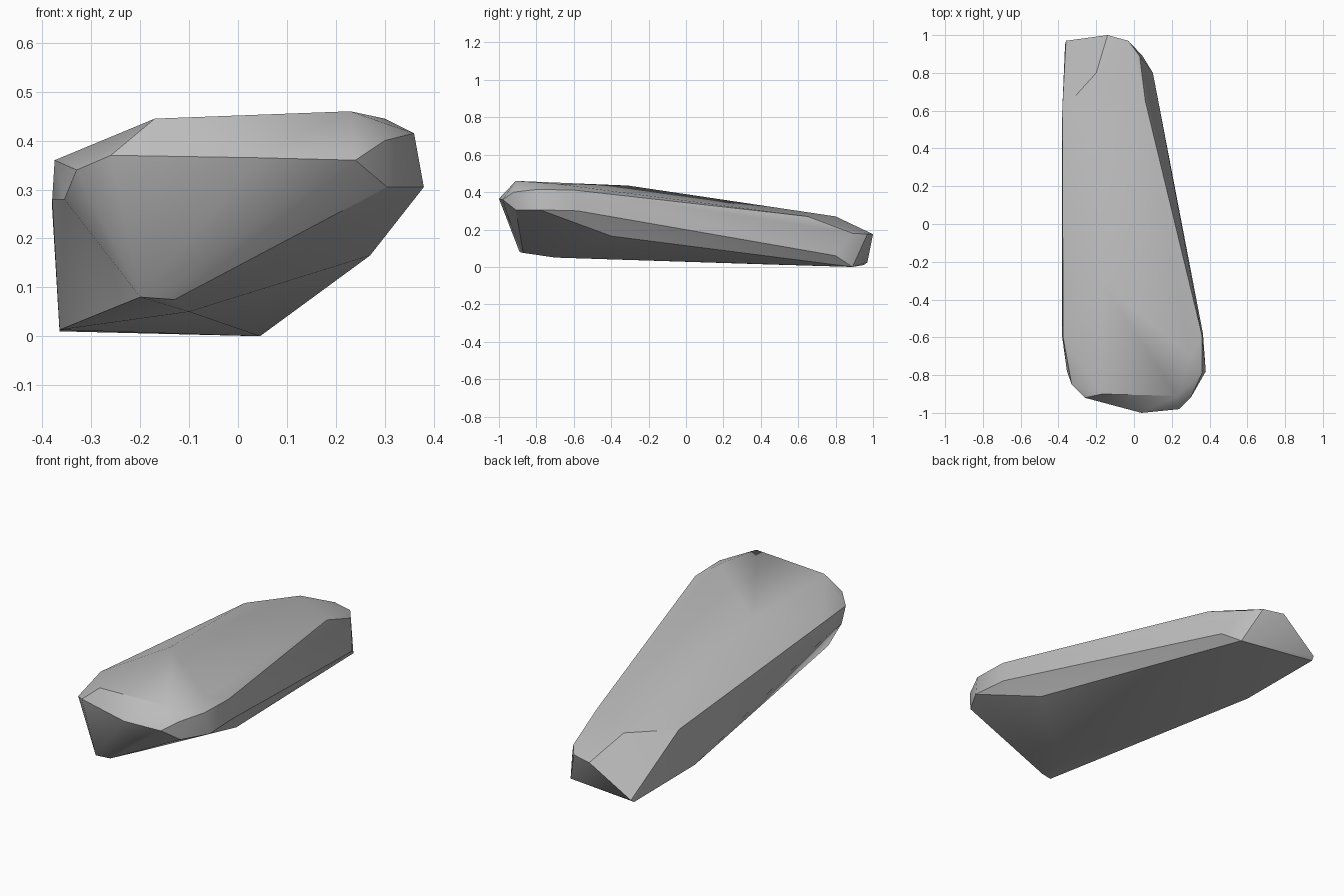
import bpy
import bmesh
import math

default_cube = bpy.data.objects.get("Cube")
if default_cube:
    bpy.data.objects.remove(default_cube, do_unlink=True)


def make_material(name, colour):
    material = bpy.data.materials.new(name)
    material.use_nodes = True
    material.diffuse_color = colour
    shader = material.node_tree.nodes["Principled BSDF"]
    shader.inputs["Base Color"].default_value = colour
    shader.inputs["Roughness"].default_value = 0.9
    return material


def make_hull(name, corner_groups, material, scale):
    """Wrap the corner points in a faceted convex stone surface."""
    mesh = bpy.data.meshes.new(name)
    bm = bmesh.new()
    for group in corner_groups:
        for corner in group:
            bm.verts.new([value * scale for value in corner])
    bmesh.ops.convex_hull(bm, input=bm.verts[:], use_existing_faces=False)
    loose = [vert for vert in bm.verts if not vert.link_faces]
    bmesh.ops.delete(bm, geom=loose, context='VERTS')
    bmesh.ops.recalc_face_normals(bm, faces=bm.faces[:])
    bm.to_mesh(mesh)
    bm.free()
    mesh.materials.append(material)
    stone = bpy.data.objects.new(name, mesh)
    bpy.context.scene.collection.objects.link(stone)
    return stone


# Corner points in hundredths of a unit
# Broad, high front end
front_rim = [(-17, -90, 44.5), (23, -91, 46), (30, -70, 44.5), (36, -79, 41.5),
             (36, -59, 41)]
front_edge = [(-26, -92, 37), (-33, -85, 34), (-35.5, -78, 28), (4, -100, 36.5),
              (24, -98, 36), (30, -92, 40), (30.5, -91, 30.5), (38, -78, 30.5),
              (36.5, -58, 30)]

# Sloping top and long flanks
top_edges = [(-37.5, -60, 36), (-17, -31, 43.5), (6, 65, 27), (-38, 60, 26),
             (-20, 80, 27), (-38, -60, 28), (27, -40, 16.5)]

# Narrow, low back end
back_end = [(3, 89, 18), (-3, 97, 17.5), (-14, 100, 17.5), (10, 80, 6),
            (-37, 82, 10), (-36, 97, 2.5)]

# Underside
underside = [(-36.5, 95, 1), (-36.5, 45, 1.3), (4.5, 89, 0),
             (-20, -89, 8), (-13, -87, 7.5), (-10, -70, 5)]

stone_grey = make_material("stone_grey", (0.5, 0.5, 0.5, 1.0))
rock = make_hull("rock", [front_rim, front_edge, top_edges, back_end, underside],
                 stone_grey, 0.01)

# Soft facets with the stronger creases kept sharp
bpy.ops.object.select_all(action='DESELECT')
rock.select_set(True)
bpy.context.view_layer.objects.active = rock
bpy.ops.object.shade_smooth_by_angle(angle=math.radians(30))
